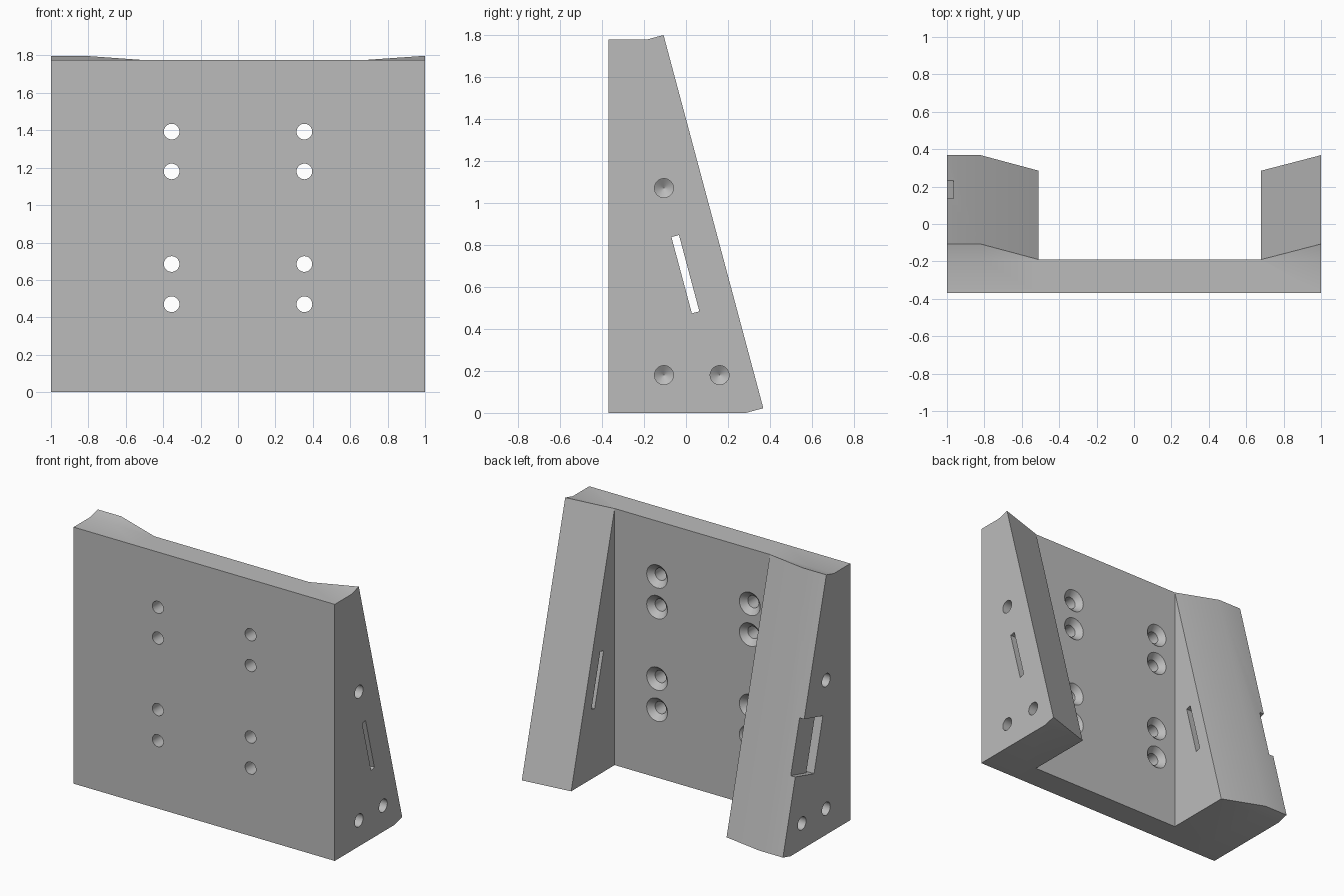
import bpy, bmesh, math
from mathutils import Vector, Matrix

if "Cube" in bpy.data.objects:
    bpy.data.objects.remove(bpy.data.objects["Cube"])

grey = bpy.data.materials.new("plain grey")
grey.diffuse_color = (0.5, 0.5, 0.5, 1)
grey.use_nodes = True
grey.node_tree.nodes["Principled BSDF"].inputs["Base Color"].default_value = grey.diffuse_color

# Sloped rear line in the (y, z) plane, with its direction u and normal n
B, T = Vector((0.285, 0.0)), Vector((-0.19, 1.776))
u = (T - B).normalized()
n = Vector((u.y, -u.x))
FRONT, TOP = -0.37, 1.776


def finish(bm, name):
    bmesh.ops.remove_doubles(bm, verts=bm.verts, dist=1e-5)
    bmesh.ops.recalc_face_normals(bm, faces=bm.faces)
    me = bpy.data.meshes.new(name)
    bm.to_mesh(me)
    bm.free()
    ob = bpy.data.objects.new(name, me)
    bpy.context.collection.objects.link(ob)
    return ob


def loft(bm, rings):
    """Skin closed rings of equal length and cap both ends."""
    vs = [[bm.verts.new(p) for p in r] for r in rings]
    for a, b in zip(vs, vs[1:]):
        for i in range(len(a)):
            j = (i + 1) % len(a)
            bm.faces.new((a[i], a[j], b[j], b[i]))
    bm.faces.new(vs[0])
    bm.faces.new(vs[-1])


def section(x, off):
    """Side outline whose rear face is raised by off along the slope normal."""
    off = max(off, 1e-7)
    pts = [(FRONT, 0), B, B + n * off, T + n * off, T, (FRONT, TOP)]
    return [(x, p[0], p[1]) for p in pts]


def slab(bm, x0, x1, s0, s1, t0, t1):
    """Box aligned with the slope: s runs along it, t runs out of it."""
    quad = [B + u * s + n * t for s, t in ((s0, t0), (s1, t0), (s1, t1), (s0, t1))]
    loft(bm, [[(x, p.x, p.y) for p in quad] for x in (x0, x1)])


def drill(bm, start, direction, profile, seg=32):
    """Round cutter from (depth, radius) pairs along an axis."""
    rot = Vector(direction).to_track_quat('Z', 'Y').to_matrix()
    start = Vector(start)
    rings = []
    for d, r in profile:
        rings.append([start + rot @ Vector((r * math.cos(2 * math.pi * k / seg),
                                            r * math.sin(2 * math.pi * k / seg), d))
                      for k in range(seg)])
    loft(bm, rings)


def cut(body, bm, name):
    cutter = finish(bm, name)
    cutter.hide_render = True
    mod = body.modifiers.new(name, 'BOOLEAN')
    mod.operation, mod.solver, mod.object = 'DIFFERENCE', 'EXACT', cutter
    bpy.context.view_layer.objects.active = body
    bpy.ops.object.modifier_apply(modifier=mod.name)
    bpy.data.objects.remove(cutter)


# Bracket body: wedge with raised outer rear pads
bm = bmesh.new()
loft(bm, [section(x, o) for x, o in
          ((-1, 0.086), (-0.82, 0.086), (-0.51, 0), (0.68, 0), (1, 0.086))])
body = finish(bm, "bracket_body")

# Open bay between the two side arms
bm = bmesh.new()
loft(bm, [[(x, -0.191, -1), (x, 1, -1), (x, 1, 3), (x, -0.191, 3)] for x in (-0.51, 0.68)])
cut(body, bm, "bay_cutter")

# Countersunk holes through the front plate
bm = bmesh.new()
for x in (-0.355, 0.355):
    for z in (0.47, 0.685, 1.18, 1.393):
        drill(bm, (x, -0.191, z), (0, -1, 0),
              [(-0.02, 0.1), (0.038, 0.042), (0.3, 0.042)])
cut(body, bm, "plate_hole_cutter")

# Blind drilled holes in both outer sides
bm = bmesh.new()
for side in (-1, 1):
    for y, z in ((-0.105, 1.07), (-0.105, 0.18), (0.16, 0.18)):
        drill(bm, (side, y, z), (-side, 0, 0),
              [(-0.1, 0.045), (0.2, 0.045), (0.23, 0.0005)])
cut(body, bm, "side_hole_cutter")

# Strap slot through both arms
bm = bmesh.new()
slab(bm, -2, 2, 0.524, 0.900, -0.126, -0.089)
cut(body, bm, "slot_cutter")

# Shallow recess from the left slot out to the rear face
bm = bmesh.new()
slab(bm, -2, -0.965, 0.524, 0.900, -0.126, 0.3)
cut(body, bm, "recess_cutter")

body.data.materials.clear()
body.data.materials.append(grey)
bpy.ops.object.select_all(action='DESELECT')
body.select_set(True)
bpy.context.view_layer.objects.active = body
bpy.ops.object.shade_smooth_by_angle(angle=math.radians(30))
